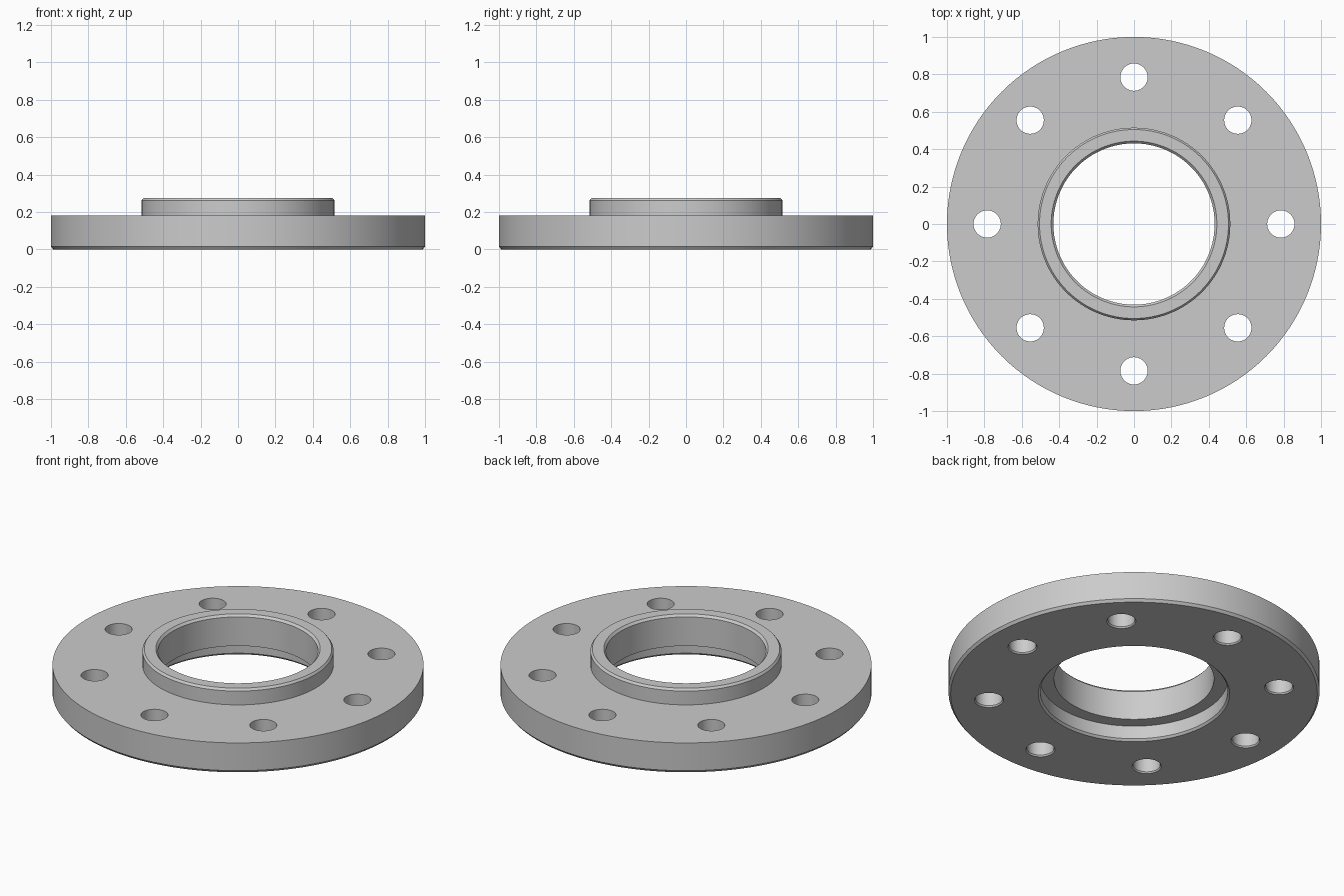
import bpy
import bmesh
from math import cos, sin, pi, radians

cube = bpy.data.objects.get("Cube")
if cube:
    bpy.data.objects.remove(cube, do_unlink=True)

steel = bpy.data.materials.new("grey steel")
steel.use_nodes = True
colour = (0.6, 0.6, 0.6, 1.0)
steel.diffuse_color = colour
steel.node_tree.nodes["Principled BSDF"].inputs["Base Color"].default_value = colour


def lathe(bm, profile, segments, centre=(0, 0), closed=True):
    """Revolve (radius, z) points about z; an open profile gets end caps."""
    rings = []
    for r, z in profile:
        ring = []
        for i in range(segments):
            a = 2 * pi * i / segments
            ring.append(bm.verts.new((centre[0] + r * cos(a), centre[1] + r * sin(a), z)))
        rings.append(ring)
    pairs = list(zip(rings, rings[1:]))
    if closed:
        pairs.append((rings[-1], rings[0]))
    else:
        bm.faces.new(rings[0])
        bm.faces.new(rings[-1])
    for low, high in pairs:
        for i in range(segments):
            j = (i + 1) % segments
            bm.faces.new((low[i], low[j], high[j], high[i]))


def make_object(name, bm):
    bmesh.ops.recalc_face_normals(bm, faces=bm.faces)
    mesh = bpy.data.meshes.new(name)
    bm.to_mesh(mesh)
    bm.free()
    mesh.materials.append(steel)
    obj = bpy.data.objects.new(name, mesh)
    bpy.context.collection.objects.link(obj)
    return obj


# Flange disc with raised collar, bore and recessed underside
bm = bmesh.new()
lathe(bm, [
    (0.988, 0), (1, 0.015), (1, 0.18),                  # disc rim
    (0.515, 0.18), (0.515, 0.262), (0.505, 0.275),      # collar
    (0.443, 0.275), (0.431, 0.262), (0.431, 0.09),      # bore
    (0.505, 0.09), (0.505, 0.012), (0.516, 0),          # underside recess
], 128)
flange = make_object("flange", bm)

# Eight bolt holes, chamfered underneath
bm = bmesh.new()
for k in range(8):
    a = k * pi / 4
    lathe(bm, [(0.086, -0.01), (0.073, 0.008), (0.073, 0.3)], 40,
          (0.785 * cos(a), 0.785 * sin(a)), closed=False)
cutter = make_object("bolt_hole_cutter", bm)
cutter.hide_render = True

cut = flange.modifiers.new("bolt holes", 'BOOLEAN')
cut.operation = 'DIFFERENCE'
cut.solver = 'EXACT'
cut.object = cutter

bpy.ops.object.select_all(action='DESELECT')
flange.select_set(True)
bpy.context.view_layer.objects.active = flange
bpy.ops.object.modifier_apply(modifier=cut.name)
bpy.data.objects.remove(cutter, do_unlink=True)
bpy.ops.object.shade_smooth_by_angle(angle=radians(20))
